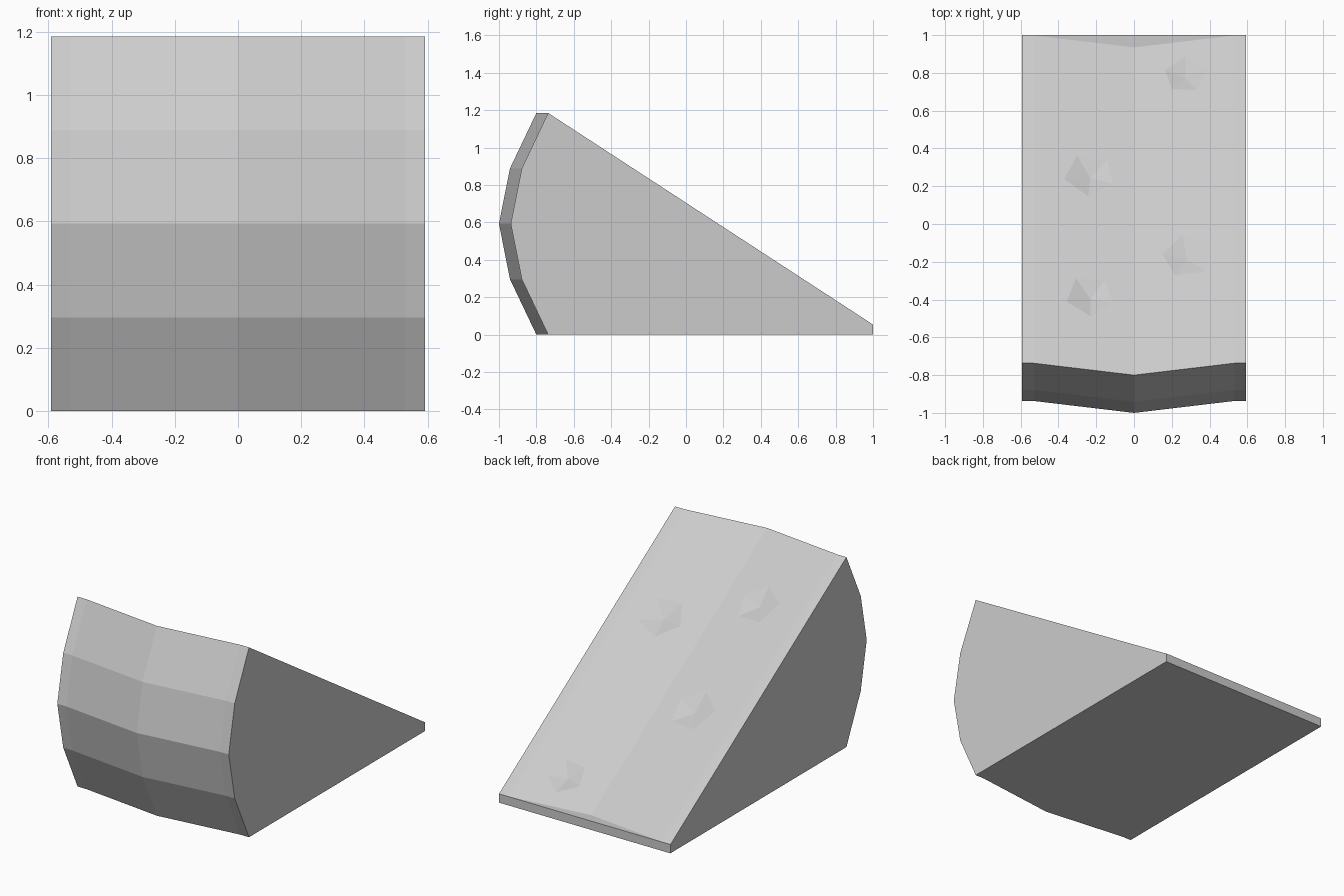
import bpy, bmesh, math

if "Cube" in bpy.data.objects:
    bpy.data.objects.remove(bpy.data.objects["Cube"])

W, TOP, LIP = 0.592, 1.185, 0.055
Y_TOP, BOW, SHOULDER = -0.737, 0.063, 0.53
GRADE = (TOP - LIP) / (1 - Y_TOP)
TILT = math.atan(GRADE)
# Bowed front: (y, z) at the sides, and how far each x station bulges forward
FRONT = [(Y_TOP, 0), (-0.878, 0.296), (-0.937, 0.593), (-0.878, 0.889), (Y_TOP, TOP)]
STATIONS = [(-W, 0), (-SHOULDER, 0), (0, BOW), (SHOULDER, 0), (W, 0)]

# Wedge body: side profile lofted across the width, ramp creased along its middle
bm = bmesh.new()
rings = []
for x, bulge in STATIONS:
    pts = [(y - bulge, z) for y, z in FRONT] + [(0.998 - bulge, LIP), (1, LIP), (1, 0)]
    rings.append([bm.verts.new((x, y, z)) for y, z in pts])
n = len(rings[0])
for a, b in zip(rings, rings[1:]):
    for i in range(n):
        j = (i + 1) % n
        bm.faces.new((a[i], a[j], b[j], b[i]))
bm.faces.new(rings[0])
bm.faces.new(rings[-1])
bmesh.ops.recalc_face_normals(bm, faces=bm.faces)
mesh = bpy.data.meshes.new("wedge_ramp")
bm.to_mesh(mesh)
bm.free()
ramp = bpy.data.objects.new("wedge_ramp", mesh)
bpy.context.collection.objects.link(ramp)


def carve(cutter):
    """Cut a helper out of the ramp, then drop it."""
    cutter.hide_render = True
    mod = ramp.modifiers.new("cut", 'BOOLEAN')
    mod.operation, mod.solver, mod.object = 'DIFFERENCE', 'EXACT', cutter
    bpy.ops.object.select_all(action='DESELECT')
    bpy.context.view_layer.objects.active = ramp
    ramp.select_set(True)
    bpy.ops.object.modifier_apply(modifier=mod.name)
    bpy.data.objects.remove(cutter)


def on_ramp(x, y, off):
    """Point at a distance off above the creased ramp surface."""
    sag = BOW * max(0, 1 - abs(x) / SHOULDER)
    z = LIP + (1 - sag - y) * GRADE
    return (x, y + off * math.sin(TILT), z + off * math.cos(TILT))


# Shallow faceted dents in the ramp
DEPTH, RISE = 0.03, 0.01
for x, y, r, turn in [(-0.23, 0.26, 0.14, 0.5), (0.28, -0.17, 0.14, 0.2),
                      (-0.23, -0.38, 0.13, 0.6), (0.27, 0.79, 0.12, 0.0)]:
    lean = math.atan(BOW * GRADE / SHOULDER * math.cos(TILT)) * (-1 if x > 0 else 1)
    bpy.ops.mesh.primitive_cone_add(vertices=5, radius1=0, radius2=r * (DEPTH + RISE) / DEPTH,
                                    depth=DEPTH + RISE,
                                    location=on_ramp(x, y, RISE - (DEPTH + RISE) / 2),
                                    rotation=(-TILT, lean, 0))
    dent = bpy.context.object
    dent.name = "dent_cutter"
    c, s = math.cos(turn), math.sin(turn)
    for v in dent.data.vertices:
        v.co.x, v.co.y = c * v.co.x - s * v.co.y, s * v.co.x + c * v.co.y
    carve(dent)
